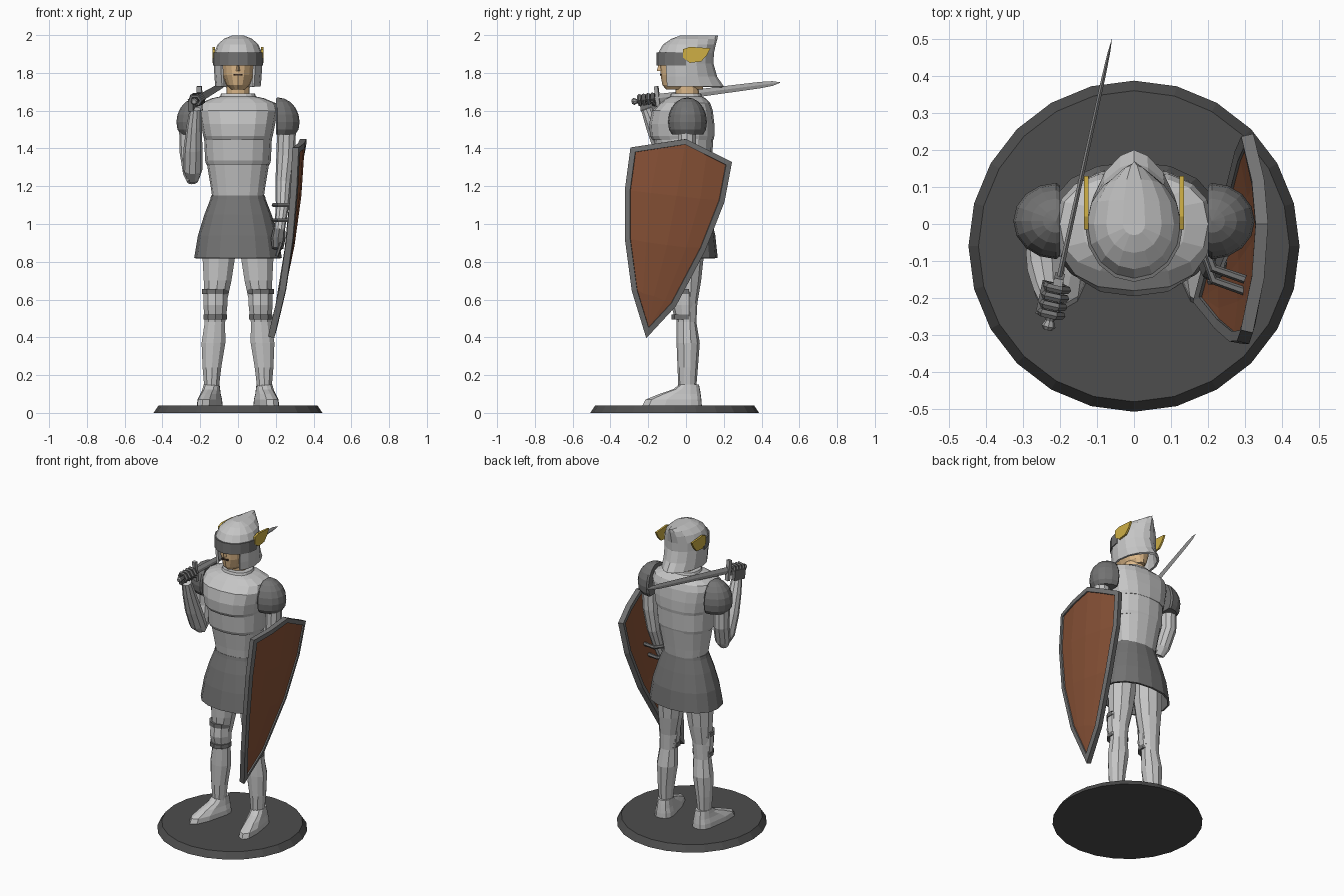
import bpy, bmesh, math
from mathutils import Vector, Matrix

if "Cube" in bpy.data.objects:
    bpy.data.objects.remove(bpy.data.objects["Cube"])


def mat(name, r, g, b):
    m = bpy.data.materials.new(name)
    m.diffuse_color = (r, g, b, 1)
    m.use_nodes = True
    m.node_tree.nodes["Principled BSDF"].inputs["Base Color"].default_value = m.diffuse_color
    return m


LIGHT = mat("light steel", .56, .56, .56)
DARK = mat("dark steel", .17, .17, .17)
BLADE = mat("blade steel", .36, .36, .36)
BASE = mat("base grey", .075, .075, .075)
BROWN = mat("shield brown", .25, .085, .038)
GOLD = mat("gold", .62, .43, .06)
SKIN = mat("skin", .72, .48, .25)
MOUTH = mat("mouth dark", .05, .03, .02)


def finish(name, bm, m, thick=0, offset=-1, M=None):
    bmesh.ops.recalc_face_normals(bm, faces=bm.faces)
    me = bpy.data.meshes.new(name)
    bm.to_mesh(me)
    bm.free()
    me.materials.append(m)
    ob = bpy.data.objects.new(name, me)
    bpy.context.collection.objects.link(ob)
    if M is not None:
        ob.matrix_world = M
    if thick:
        s = ob.modifiers.new("thickness", 'SOLIDIFY')
        s.thickness, s.offset = thick, offset
    return ob


def skin_rings(bm, rings, caps):
    vs = [[bm.verts.new(c) for c in r] for r in rings]
    n = len(vs[0])
    for a, b in zip(vs, vs[1:]):
        for i in range(n):
            j = (i + 1) % n
            bm.faces.new((a[i], a[j], b[j], b[i]))
    if caps[0]:
        bm.faces.new(vs[0])
    if caps[1]:
        bm.faces.new(vs[-1])


def loft(name, m, secs, n=16, p=1.0, pb=None, keep=None, thick=0, caps=(1, 1), M=None):
    """Stack of horizontal rings: (cx, cy, z, half width, front depth, back depth)."""
    pw = lambda v, e: math.copysign(abs(v) ** e, v)
    rings = []
    for cx, cy, z, rx, f, b in secs:
        r = []
        for i in range(n):
            a = 2 * math.pi * i / n - math.pi / 2
            c, s = round(math.cos(a), 6), round(math.sin(a), 6)
            e = pb if pb and s > 0 else p
            r.append((cx + rx * pw(c, e), cy + (f if s < 0 else b) * pw(s, p), z))
        rings.append(r)
    bm = bmesh.new()
    skin_rings(bm, rings, caps)
    if keep:
        bad = [f for f in bm.faces if not keep(f.calc_center_median())]
        bmesh.ops.delete(bm, geom=bad, context='FACES')
    return finish(name, bm, m, thick, M=M)


def tube(name, m, pts, n=10, ref=(0, 1, 0), flat=1.0, M=None):
    """Tapered tube through points (x, y, z, radius)."""
    P = [Vector(q[:3]) for q in pts]
    rings = []
    for k, q in enumerate(pts):
        t = (P[min(k + 1, len(P) - 1)] - P[max(k - 1, 0)]).normalized()
        u = t.cross(Vector(ref)).normalized()
        v = t.cross(u)
        rings.append([P[k] + q[3] * (u * flat * math.cos(2 * math.pi * i / n)
                                     + v * math.sin(2 * math.pi * i / n)) for i in range(n)])
    bm = bmesh.new()
    skin_rings(bm, rings, (1, 1))
    return finish(name, bm, m, M=M)


def box(name, m, c, size, M=None):
    bm = bmesh.new()
    bmesh.ops.create_cube(bm, size=1, matrix=Matrix.Translation(c) @ Matrix.Diagonal((*size, 1)))
    return finish(name, bm, m, M=M)


# Round base
loft("base", BASE, [(0, -.06, 0, .447, .447, .447), (0, -.06, .04, .42, .42, .42)], n=24)

# Legs, knees, boots and shoulder guards, both sides
for sx, side in ((-1, "right"), (1, "left")):
    loft(side + "_leg", LIGHT, [(sx * x, .005, z, r, f, b) for x, z, r, f, b in (
        (.14, .12, .039, .045, .048), (.138, .24, .052, .05, .058), (.13, .37, .066, .055, .068),
        (.122, .48, .057, .055, .05), (.118, .58, .06, .065, .055), (.108, .70, .077, .073, .075),
        (.102, .82, .09, .078, .088), (.1, .95, .09, .08, .09))], n=10)
    loft(side + "_knee_plate", LIGHT, [(sx * .12, 0, z, r, f, .05) for z, r, f in (
        (.51, .06, .062), (.57, .067, .078), (.64, .067, .07))], n=10, keep=lambda c: c.y < .03)
    for k, (z, r) in enumerate(((.495, .066), (.63, .073))):
        loft(side + "_knee_band_%d" % k, DARK, [(sx * .12, 0, z + h, r, .076, .05) for h in (0, .026)],
             n=10, keep=lambda c: c.y < .02 and abs(c.x) > 0)
    loft(side + "_boot", LIGHT, [(0, 0, z, r, f, b) for z, r, f, b in (
        (.04, .058, .25, .07), (.07, .056, .235, .068), (.1, .048, .16, .064),
        (.125, .045, .085, .06), (.15, .042, .052, .055))], n=12, p=.85,
         M=Matrix.Translation((sx * .14, .015, 0)) @ Matrix.Rotation(sx * .2, 4, 'Z'))
    bm = bmesh.new()
    bmesh.ops.create_uvsphere(bm, u_segments=16, v_segments=10, radius=1)
    for v in bm.verts:
        v.co = (sx * max(.2, .21 + .116 * v.co.x), .008 + .103 * v.co.y, max(1.475, 1.54 + .13 * v.co.z))
    bmesh.ops.remove_doubles(bm, verts=bm.verts, dist=.0005)
    finish(side + "_shoulder_guard", bm, DARK)

# Skirt and layered body armour
loft("skirt", DARK, [(0, 0, z, r, f, b) for z, r, f, b in (
    (.82, .232, .185, .168), (.94, .212, .165, .155), (1.05, .178, .14, .128),
    (1.13, .147, .115, .105), (1.15, .143, .11, .1))], p=.9, thick=.012, caps=(0, 1))
loft("abdomen", LIGHT, [(0, 0, z, r, f, b) for z, r, f, b in (
    (1.13, .135, .105, .1), (1.2, .145, .115, .112), (1.34, .168, .14, .138))], p=.85)
loft("rib_plate", LIGHT, [(0, 0, z, r, f, b) for z, r, f, b in (
    (1.315, .168, .148, .132), (1.335, .174, .158, .138), (1.47, .18, .172, .145))], p=.85)
loft("breastplate", LIGHT, [(0, 0, z, r, f, b) for z, r, f, b in (
    (1.445, .176, .178, .146), (1.465, .184, .19, .15), (1.53, .197, .195, .15), (1.6, .21, .18, .142),
    (1.64, .2, .135, .128), (1.665, .14, .105, .105), (1.675, .095, .085, .085),
    (1.69, .09, .08, .08))], p=.8)

# Head: neck, face, nose, mouth
tube("neck", SKIN, [(0, .01, 1.66, .062), (0, .0, 1.78, .06)], n=12)
loft("face", SKIN, [(0, 0, z, r, f, .09) for z, r, f in (
    (1.712, .04, .105), (1.735, .062, .125), (1.79, .084, .135), (1.87, .092, .138))], n=16)
loft("nose", SKIN, [(0, -.125, 1.81, .014, .03, .01), (0, -.125, 1.86, .008, .016, .01)], n=4)
box("mouth", MOUTH, (0, -.134, 1.79), (.046, .008, .01))

# Helmet with face opening and swept-back crown, visor, side wings
loft("helmet", LIGHT, [(0, 0, z, r, f, b) for z, r, f, b in (
    (1.728, .12, .142, .2), (1.78, .125, .147, .165), (1.85, .128, .15, .145), (1.905, .127, .148, .148),
    (1.95, .108, .122, .158), (1.98, .075, .078, .166), (1.998, .03, .03, .17))],
    pb=1.25, keep=lambda c: c.z > 1.85 or c.y > -.105, thick=.014, caps=(0, 1))
loft("visor", DARK, [(0, 0, z, .133, .156, .15) for z in (1.838, 1.908)],
     keep=lambda c: c.y < .0, thick=.014, caps=(0, 0))
WING = [(-.015, 1.925), (.02, 1.938), (.13, 1.93), (.11, 1.893), (.08, 1.86), (.02, 1.853), (-.015, 1.88)]
for sx, side in ((-1, "right"), (1, "left")):
    bm = bmesh.new()
    skin_rings(bm, [[(sx * x, y, z) for y, z in WING] for x in (.123, .135)], (1, 1))
    finish(side + "_helmet_wing", bm, GOLD)

# Arms
tube("left_arm", LIGHT, [(.258, .005, 1.52, .05), (.252, .005, 1.36, .049), (.24, -.01, 1.22, .042),
                         (.235, -.05, 1.1, .035), (.222, -.09, .99, .029), (.218, -.105, .95, .03)])
tube("left_hand", DARK, [(.218, -.1, .965, .034), (.212, -.115, .92, .038), (.21, -.125, .87, .03)], n=8)
for i in range(4):
    tube("left_finger_%d" % i, DARK, [(.235 - .002 * i, -.085 - .022 * i, .9, .01),
                                      (.205, -.09 - .022 * i, .83, .009)], n=6)
tube("right_upper_arm", LIGHT, [(-.262, .005, 1.52, .05), (-.26, .005, 1.38, .049),
                                (-.245, -.03, 1.27, .046), (-.24, -.055, 1.225, .03)])
tube("right_forearm", LIGHT, [(-.24, -.035, 1.24, .035), (-.24, -.075, 1.29, .052), (-.238, -.125, 1.4, .05),
                              (-.232, -.175, 1.52, .04), (-.225, -.21, 1.61, .03)])
for k, z in enumerate((1.1, 1.02)):
    y = -.03 - (1.1 - z) * .4
    tube("shield_strap_%d" % k, DARK, [(.31, y + .02, z, .012), (.23, y + .03, z, .012), (.19, y - .02, z, .012),
                                       (.215, y - .09, z, .012), (.3, y - .12, z, .012)], n=6, ref=(0, 0, 1))

# Sword resting on the shoulder; local x runs along the blade from the guard
X = Vector((.17, .77, .1)).normalized()
Y = Vector((0, 0, 1)).cross(X).normalized()
Z = X.cross(Y)
S = Matrix((X, Y, Z)).transposed().to_4x4()
S.translation = (-.203, -.15, 1.665)
tube("sword_blade", BLADE, [(0, 0, 0, .023), (.56, 0, 0, .017), (.63, 0, 0, .012), (.67, 0, 0, .001)],
     n=4, ref=(0, 0, 1), flat=.3, M=S)
tube("sword_grip", DARK, [(-.12, 0, 0, .012), (0, 0, 0, .012)], n=8, ref=(0, 0, 1), M=S)
tube("sword_pommel", BLADE, [(-.14, 0, 0, .012), (-.13, 0, 0, .019), (-.115, 0, 0, .012)], n=8, ref=(0, 0, 1), M=S)
box("sword_guard", BLADE, (0, 0, 0), (.02, .026, .13), M=S)
box("right_palm", DARK, (-.06, .028, -.025), (.085, .028, .065), M=S)
for i in range(4):
    x = -.095 + .024 * i
    tube("right_finger_%d" % i, DARK, [(x, .03, -.005, .012), (x, .022, .022, .012), (x, -.012, .024, .012),
                                       (x, -.028, 0, .011), (x, -.012, -.024, .01)], n=6, ref=(1, 0, 0), M=S)
tube("right_thumb", DARK, [(-.03, .03, -.03, .013), (-.02, -.005, -.024, .012), (-.025, -.03, -.01, .01)],
     n=6, ref=(1, 0, 0), M=S)

# Kite shield: left, middle and right edges as (y, z), bent backwards and curved
L = [(-.29, 1.405), (-.32, 1.18), (-.32, .92), (-.285, .65), (-.21, .4)]
C = [(0, 1.45), (-.05, 1.15), (-.1, .89), (-.17, .62), (-.21, .4)]
R = [(.24, 1.33), (.2, 1.12), (.1, .865), (-.055, .57), (-.21, .4)]


def shield(name, m, rim, thick):
    bm = bmesh.new()
    rows = []
    for l, c, r in zip(L, C, R):
        l, c, r = Vector(l), Vector(c), Vector(r)
        rows.append([bm.verts.new((0, *p)) for p in (l, (l + c) / 2, c, (c + r) / 2, r)])
    for a, b in zip(rows, rows[1:]):
        for i in range(4):
            bm.faces.new((a[i], a[i + 1], b[i + 1], b[i]))
    bmesh.ops.remove_doubles(bm, verts=bm.verts, dist=.0005)
    edge = set(bmesh.ops.inset_region(bm, faces=bm.faces[:], thickness=.028,
                                      use_boundary=True, use_even_offset=True)["faces"])
    bmesh.ops.delete(bm, geom=[f for f in bm.faces if (f in edge) != rim], context='FACES')
    for v in bm.verts:
        d, off = 1.44 - v.co.z, v.co.y + .01 + .2 * (1.4 - v.co.z)
        v.co.x = .345 - .025 * d - .133 * d * d - .5 * off * off
    finish(name, bm, m, thick, 0)


shield("shield_rim", DARK, True, .034)
shield("shield_panel", BROWN, False, .018)
